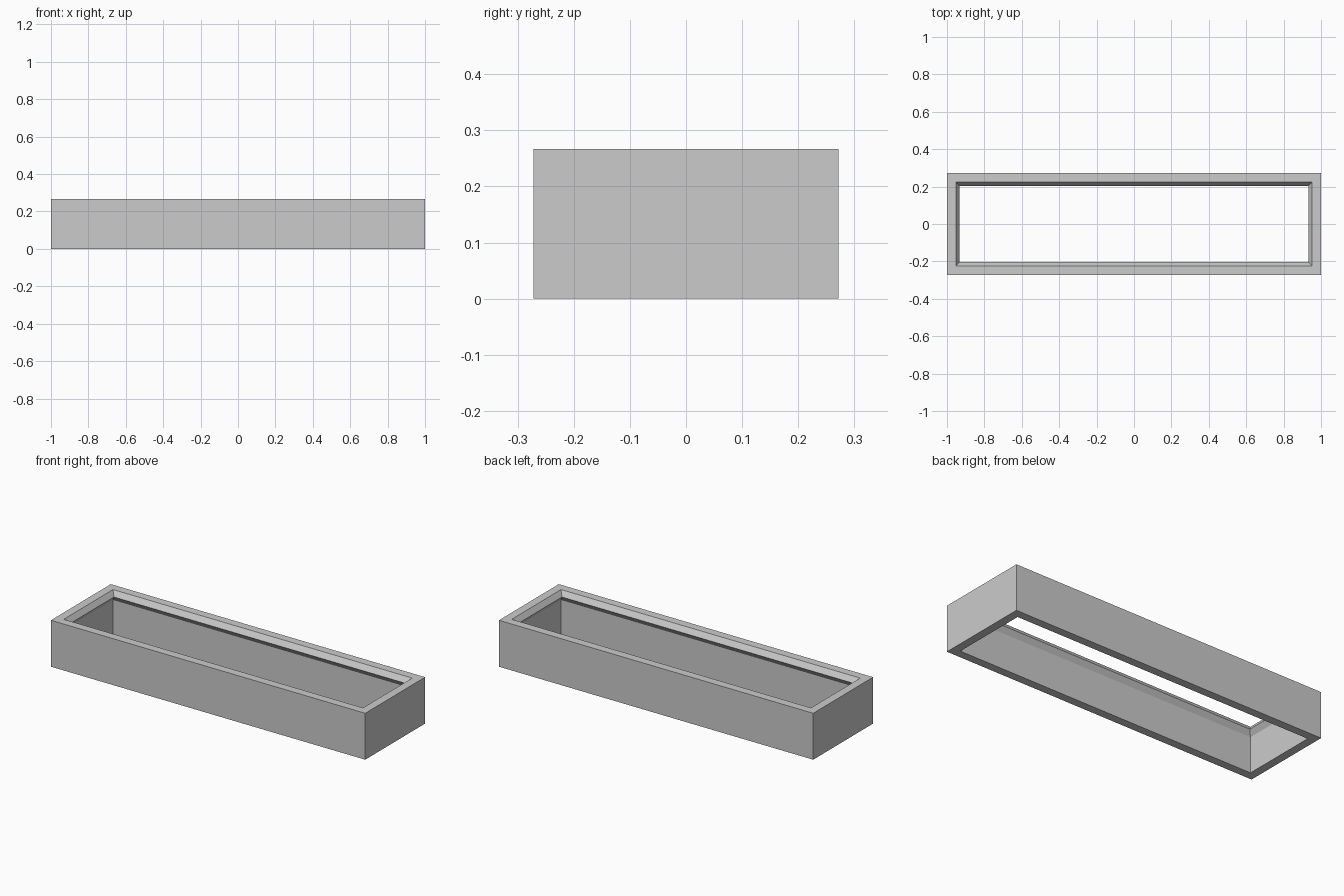
import bpy
import bmesh

default = bpy.data.objects.get("Cube")
if default:
    bpy.data.objects.remove(default, do_unlink=True)

# Plain grey material
GREY = (0.6, 0.6, 0.6, 1.0)
grey = bpy.data.materials.new("grey")
grey.use_nodes = True
grey.diffuse_color = GREY
grey.node_tree.nodes["Principled BSDF"].inputs["Base Color"].default_value = GREY

HALF_X, HALF_Y, HEIGHT = 1.0, 0.272, 0.267
WALL = 0.048      # wall thickness
RIDGE = 0.068     # wall thickness at the inner ridge

# Wall cross-section: (inset from the outside, height)
profile = [
    (0, 0),
    (0, HEIGHT),
    (WALL, HEIGHT),
    (RIDGE, HEIGHT - 0.03),
    (WALL, HEIGHT - 0.06),
    (WALL, 0),
]
corners = [(-1, -1), (1, -1), (1, 1), (-1, 1)]

# Sweep the cross-section around the rectangle with mitred corners
bm = bmesh.new()
rings = [
    [bm.verts.new((sx * (HALF_X - inset), sy * (HALF_Y - inset), z)) for inset, z in profile]
    for sx, sy in corners
]
for i, ring in enumerate(rings):
    following = rings[(i + 1) % len(rings)]
    for j in range(len(profile)):
        k = (j + 1) % len(profile)
        bm.faces.new((ring[j], following[j], following[k], ring[k]))
bmesh.ops.recalc_face_normals(bm, faces=bm.faces[:])

mesh = bpy.data.meshes.new("rectangular_frame")
bm.to_mesh(mesh)
bm.free()
mesh.materials.append(grey)
frame = bpy.data.objects.new("rectangular_frame", mesh)
bpy.context.collection.objects.link(frame)
